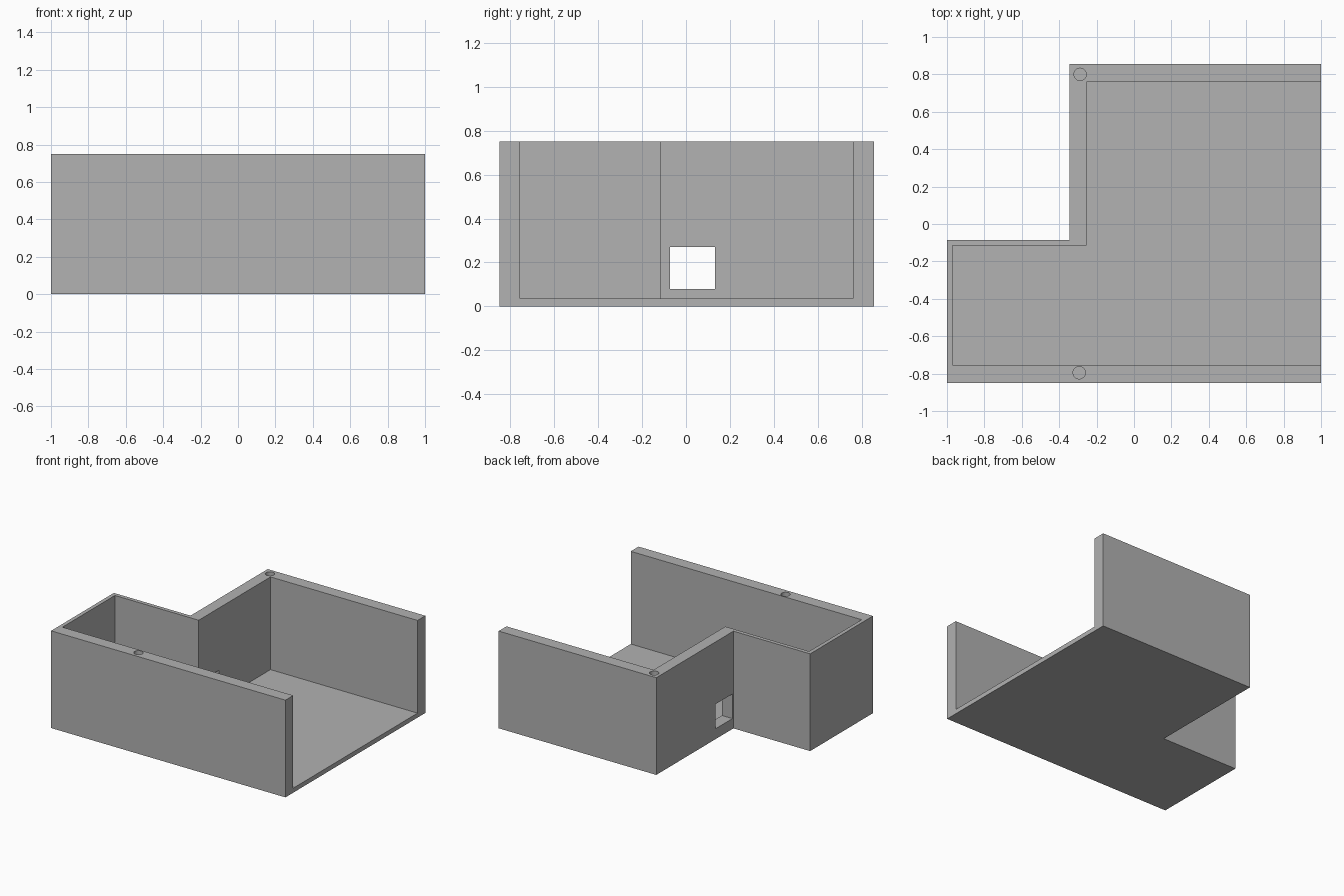
import bpy
import bmesh
from math import cos, sin, tau

if "Cube" in bpy.data.objects:
    bpy.data.objects.remove(bpy.data.objects["Cube"], do_unlink=True)

HEIGHT = 0.75
FLOOR = 0.035

grey = bpy.data.materials.new("plain grey")
grey.use_nodes = True
colour = (0.445, 0.445, 0.445, 1)
grey.diffuse_color = colour
grey.node_tree.nodes["Principled BSDF"].inputs["Base Color"].default_value = colour


def prism(name, outline, bottom, top):
    """Extrude a flat outline (x, y) from bottom to top."""
    bm = bmesh.new()
    base = bm.faces.new([bm.verts.new((x, y, bottom)) for x, y in outline])
    moved = bmesh.ops.extrude_face_region(bm, geom=[base])["geom"]
    verts = [v for v in moved if isinstance(v, bmesh.types.BMVert)]
    bmesh.ops.translate(bm, verts=verts, vec=(0, 0, top - bottom))
    bmesh.ops.recalc_face_normals(bm, faces=bm.faces)
    mesh = bpy.data.meshes.new(name)
    bm.to_mesh(mesh)
    bm.free()
    mesh.materials.append(grey)
    obj = bpy.data.objects.new(name, mesh)
    bpy.context.collection.objects.link(obj)
    return obj


def rectangle(x0, x1, y0, y1):
    return [(x0, y0), (x1, y0), (x1, y1), (x0, y1)]


def circle(x, y, radius, sides=32):
    return [(x + radius * cos(tau * i / sides), y + radius * sin(tau * i / sides))
            for i in range(sides)]


def cut(target, cutter):
    cutter.hide_render = True
    mod = target.modifiers.new(cutter.name, "BOOLEAN")
    mod.operation = "DIFFERENCE"
    mod.solver = "EXACT"
    mod.object = cutter
    bpy.context.view_layer.objects.active = target
    bpy.ops.object.modifier_apply(modifier=mod.name)
    bpy.data.objects.remove(cutter, do_unlink=True)


# Solid L-shaped block
tray = prism("open_ended_tray", [
    (-1, -0.85), (1, -0.85), (1, 0.855), (-0.345, 0.855),
    (-0.345, -0.085), (-1, -0.085)], 0, HEIGHT)

# Interior, open at the top and on the left end
cut(tray, prism("interior_cutter", [
    (-0.97, -0.755), (1.1, -0.755), (1.1, 0.76), (-0.255, 0.76),
    (-0.255, -0.115), (-0.97, -0.115)], FLOOR, HEIGHT + 0.1))

# Square opening through the inner side wall
cut(tray, prism("window_cutter", rectangle(-0.4, -0.2, -0.073, 0.131), 0.08, 0.27))

# Screw holes in the rims of the front and back walls
for name, x, y in (("front", -0.293, -0.795), ("back", -0.288, 0.8)):
    cut(tray, prism(name + "_hole_cutter", circle(x, y, 0.033), HEIGHT - 0.25, HEIGHT + 0.1))

bpy.ops.object.select_all(action="DESELECT")
tray.select_set(True)
bpy.context.view_layer.objects.active = tray
bpy.ops.object.shade_smooth_by_angle()
